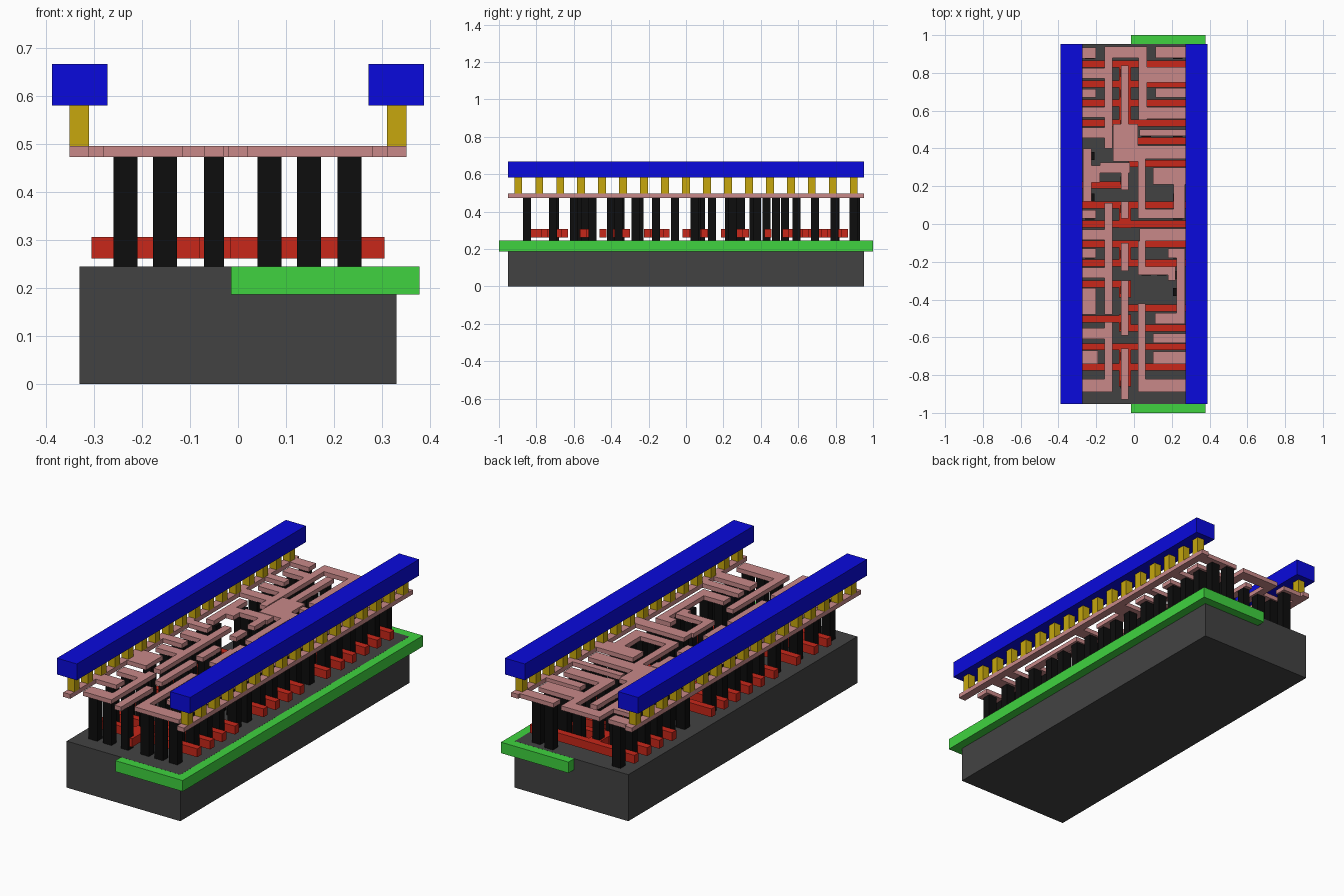
import bpy, bmesh
from mathutils import Matrix, Vector


def material(name, rgb):
    m = bpy.data.materials.new(name)
    m.diffuse_color = (*rgb, 1)
    return m


def layer(name, mat, rects, z0, z1):
    """One object made of boxes; each rect is x0, x1, y0, y1."""
    bm = bmesh.new()
    for x0, x1, y0, y1 in rects:
        mid = Vector(((x0 + x1) / 2, (y0 + y1) / 2, (z0 + z1) / 2))
        size = Matrix.Diagonal((x1 - x0, y1 - y0, z1 - z0, 1))
        bmesh.ops.create_cube(bm, size=1, matrix=Matrix.Translation(mid) @ size)
    me = bpy.data.meshes.new(name)
    bm.to_mesh(me)
    bm.free()
    me.materials.append(mat)
    ob = bpy.data.objects.new(name, me)
    bpy.context.collection.objects.link(ob)
    return ob


def square(x, y, wx, wy):
    return (x - wx / 2, x + wx / 2, y - wy / 2, y + wy / 2)


dark = material("dark_grey", (0.055, 0.055, 0.055))
green = material("green", (0.05, 0.65, 0.05))
red = material("red", (0.58, 0.02, 0.01))
black = material("black", (0.004, 0.004, 0.004))
pink = material("pink", (0.58, 0.25, 0.25))
gold = material("gold", (0.57, 0.39, 0.004))
blue = material("blue", (0.003, 0.003, 0.72))

# Base block and the well set into its top
layer("substrate", dark, [(-0.331, 0.331, -0.953, 0.953)], 0, 0.245)
layer("well", green, [(-0.015, 0.378, -1, 1)], 0.187, 0.2447)

# Power rails and the row of vias beneath each
rails = [(s * 0.33 - 0.058, s * 0.33 + 0.058, -0.953, 0.953) for s in (-1, 1)]
layer("power_rails", blue, rails, 0.581, 0.667)
vias = [square(s * 0.331, i * 0.1122, 0.041, 0.041) for s in (-1, 1) for i in range(-8, 9)]
layer("rail_vias", gold, vias, 0.496, 0.581)

# Gate strips: full width, left half and right half, then contact pads
full = [0.847, 0.741, 0.64, 0.534, 0.1, 0, -0.106, -0.206, -0.65, -0.757]
gates = [square(0, y, 0.61, 0.036) for y in full]
gates += [(-0.305, -0.03, y - 0.018, y + 0.018) for y in (0.206, -0.317, -0.503)]
gates += [(-0.03, 0.305, y - 0.018, y + 0.018) for y in (0.439, 0.32, -0.444, -0.55)]
gates += [
    (-0.08, -0.015, 0.52, 0.86), (-0.11, -0.02, 0.27, 0.31),
    (-0.08, -0.015, -0.02, 0.11), (-0.08, -0.015, -0.22, -0.1),
    (-0.08, -0.015, -0.39, -0.30), (-0.08, -0.015, -0.57, -0.48),
    (-0.08, -0.015, -0.86, -0.64),
]
layer("gate_strips", red, gates, 0.262, 0.306)

# Interconnect: outer strips under the rails
wires = [square(s * 0.331, 0, 0.041, 1.906) for s in (-1, 1)]
# Right side wiring
wires += [
    (0.025, 0.07, 0.55, 0.94), (0.07, 0.28, 0.75, 0.83), (0.115, 0.33, 0.88, 0.94),
    (0.115, 0.33, 0.67, 0.72), (0.07, 0.28, 0.555, 0.62), (0.03, 0.33, 0.465, 0.5),
    (-0.11, 0.28, 0.345, 0.415), (0.02, 0.06, 0.03, 0.35), (0.06, 0.25, 0.03, 0.08),
    (0.21, 0.27, 0.03, 0.24), (0.1, 0.33, 0.21, 0.3), (0.03, 0.33, -0.09, -0.025),
    (0.02, 0.06, -0.27, -0.09), (0.06, 0.18, -0.27, -0.225), (0.18, 0.22, -0.3, -0.225),
    (0.225, 0.27, -0.53, -0.13), (0.18, 0.27, -0.18, -0.13), (0.11, 0.27, -0.53, -0.47),
    (0.02, 0.06, -0.89, -0.42), (0.06, 0.28, -0.89, -0.82), (0.1, 0.33, -0.63, -0.58),
    (0.1, 0.33, -0.74, -0.675),
]
# Left side wiring
wires += [
    (-0.155, 0.07, 0.88, 0.94), (-0.155, -0.115, 0.4, 0.94), (-0.33, -0.2, 0.875, 0.935),
    (-0.28, -0.155, 0.77, 0.825), (-0.33, -0.2, 0.67, 0.715), (-0.28, -0.155, 0.565, 0.62),
    (-0.33, -0.115, 0.455, 0.51), (-0.27, -0.225, 0.12, 0.40), (-0.18, -0.02, 0.27, 0.325),
    (-0.225, -0.18, 0.22, 0.31), (-0.155, -0.115, -0.48, 0.11), (-0.33, -0.2, 0.03, 0.075),
    (-0.28, -0.155, -0.085, -0.03), (-0.33, -0.2, -0.18, -0.13), (-0.28, -0.155, -0.285, -0.23),
    (-0.33, -0.2, -0.48, -0.34), (-0.155, -0.115, -0.89, -0.52), (-0.28, -0.155, -0.89, -0.82),
    (-0.33, -0.19, -0.74, -0.67), (-0.28, -0.155, -0.61, -0.55),
]
# Centre bars
bars = [(0.4, 0.84), (0.18, 0.27), (0.03, 0.12), (-0.25, -0.1), (-0.59, -0.3), (-0.93, -0.66)]
wires += [(-0.07, -0.03, a, b) for a, b in bars]
wires += [(-0.11, 0.02, 0.33, 0.53)]
layer("interconnect", pink, wires, 0.473, 0.496)

# Contact posts in rows of constant x
posts = {
    -0.235: (0.895, 0.795, 0.69, 0.59, 0.48, 0.36, 0.14, 0.045, -0.06, -0.16, -0.26,
             -0.4, -0.58, -0.71, -0.85),
    -0.152: (0.795, 0.59, 0.48, 0.295, -0.06, -0.26, -0.58, -0.85),
    -0.05: (0.8, 0.69, 0.53, 0.43, 0.23, 0.08, -0.16, -0.35, -0.54, -0.7, -0.85),
    0.066: (0.795, 0.59, 0.48, 0.38, 0.055, -0.06, -0.25, -0.85),
    0.148: (0.91, 0.795, 0.69, 0.59, 0.38, 0.25, -0.06, -0.25, -0.5, -0.6, -0.71, -0.85),
    0.232: (0.895, 0.795, 0.69, 0.59, 0.48, 0.38, 0.25, 0.14, 0.045, -0.06, -0.16, -0.27,
            -0.36, -0.5, -0.6, -0.71, -0.85),
}
rects = [square(x, y, 0.041 if x == -0.05 else 0.05, 0.043) for x, ys in posts.items() for y in ys]
layer("contact_posts", black, rects, 0.245, 0.473)
